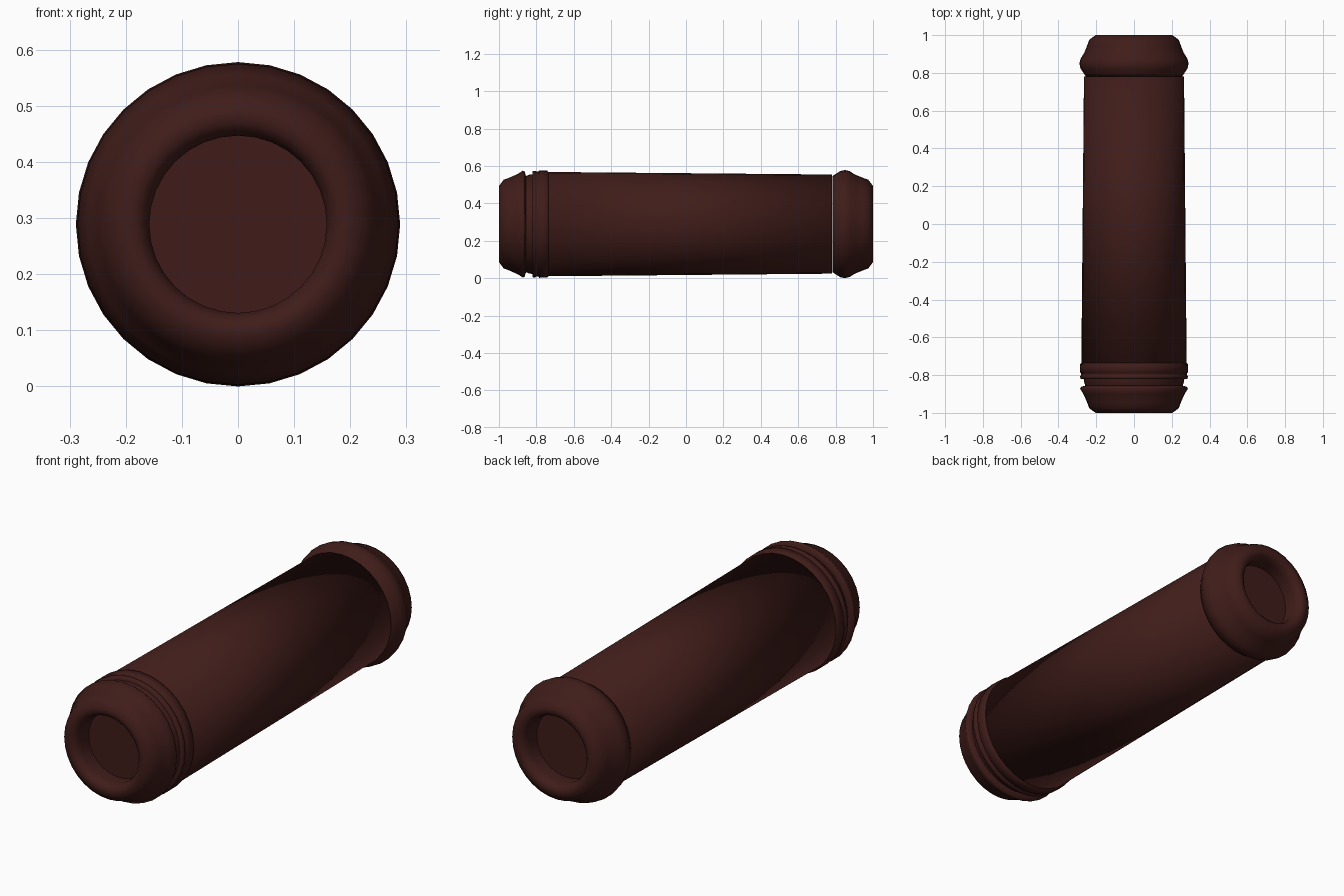
import bpy, bmesh
from math import sin, cos, pi

if "Cube" in bpy.data.objects:
    bpy.data.objects.remove(bpy.data.objects["Cube"])

SIDES = 32
CZ = 0.289

mat = bpy.data.materials.new("dark_maroon_rubber")
mat.diffuse_color = (0.05, 0.012, 0.010, 1)
mat.use_nodes = True
mat.node_tree.nodes["Principled BSDF"].inputs["Base Color"].default_value = mat.diffuse_color


def lathe(name, profile):
    """Revolve (y, radius) points about the long axis; radius 0 closes to a point."""
    bm = bmesh.new()
    rings = []
    for y, r in profile:
        if r == 0:
            rings.append([bm.verts.new((0, y, CZ))])
        else:
            rings.append([bm.verts.new((r * sin(2 * pi * i / SIDES), y,
                                        CZ + r * cos(2 * pi * i / SIDES)))
                          for i in range(SIDES)])
    for a, b in zip(rings, rings[1:]):
        for i in range(SIDES):
            j = (i + 1) % SIDES
            corners = [a[i % len(a)], a[j % len(a)], b[j % len(b)], b[i % len(b)]]
            bm.faces.new(list(dict.fromkeys(corners)))
    bmesh.ops.recalc_face_normals(bm, faces=bm.faces)
    for f in bm.faces:
        f.smooth = True
    me = bpy.data.meshes.new(name)
    bm.to_mesh(me)
    bm.free()
    me.materials.append(mat)
    ob = bpy.data.objects.new(name, me)
    bpy.context.collection.objects.link(ob)
    return ob


# Rounded lip and recess shared by both ends, from the recess outwards
LIP = [(0.90, 0.160), (0.96, 0.158), (0.985, 0.165), (0.998, 0.180),
       (1.0, 0.203), (0.975, 0.237), (0.945, 0.248)]

# Slightly tapered grip, closed at both ends
lathe("grip_body", [(-0.76, 0), (-0.76, 0.279), (0.78, 0.265), (0.78, 0)])

# Raised collar and the grooved neck behind the front cap
lathe("front_collar", [(-0.735, 0.277), (-0.742, 0.286), (-0.785, 0.287), (-0.79, 0.280),
                       (-0.80, 0.280), (-0.805, 0.285), (-0.82, 0.284), (-0.82, 0.262)])
lathe("front_neck", [(-0.80, 0.268), (-0.835, 0.265), (-0.86, 0.256)])

# Front cap with flared skirt
lathe("front_cap", [(-y, r) for y, r in LIP] +
      [(-0.90, 0.268), (-0.872, 0.286), (-0.862, 0.280), (-0.856, 0.258), (-0.86, 0.24)])

# Back cap with rounded bulge
lathe("back_cap", LIP + [(0.905, 0.264), (0.875, 0.283), (0.85, 0.289), (0.825, 0.284),
                         (0.80, 0.268), (0.782, 0.256), (0.782, 0.24)])

# Flat discs at the bottom of the end recesses
lathe("front_recess_disc", [(-0.90, 0), (-0.90, 0.162)])
lathe("back_recess_disc", [(0.90, 0), (0.90, 0.162)])
